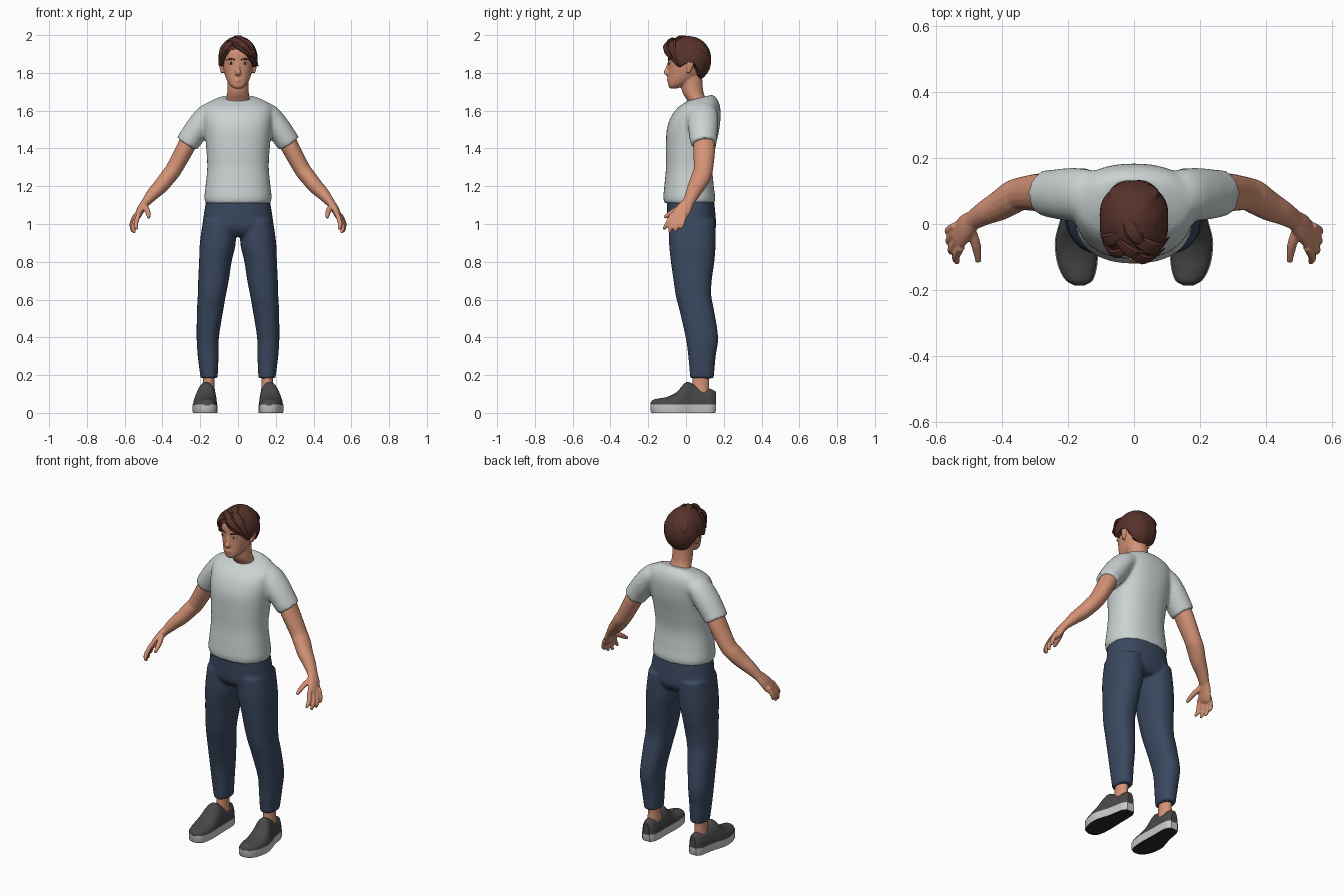
import bpy, bmesh, math
from mathutils import Vector

X, Y = Vector((1, 0, 0)), Vector((0, 1, 0))

def material(name, rgb):
    m = bpy.data.materials.new(name)
    m.diffuse_color = (*rgb, 1)
    return m

SKIN = material("skin", (0.66, 0.29, 0.18))
SHIRT = material("pale_grey_cotton", (0.60, 0.65, 0.65))
DENIM = material("navy_denim", (0.042, 0.065, 0.115))
HAIR = material("auburn_hair", (0.095, 0.032, 0.024))
SHOE = material("charcoal_canvas", (0.065, 0.065, 0.065))
SOLE = material("light_rubber", (0.58, 0.59, 0.58))
TREAD = material("black_rubber", (0.02, 0.02, 0.022))
WHITE = material("eye_white", (0.7, 0.66, 0.62))
IRIS = material("dark_iris", (0.03, 0.018, 0.012))

def spline(rows, k=5):
    """Catmull-Rom through rows of numbers."""
    out = []
    for i in range(len(rows) - 1):
        a, b, c, d = (rows[min(max(j, 0), len(rows) - 1)] for j in (i - 1, i, i + 1, i + 2))
        for s in range(k):
            t = s / k
            out.append([0.5 * (2*q + (r - p)*t + (2*p - 5*q + 4*r - u)*t*t + (3*q - p - 3*r + u)*t**3)
                        for p, q, r, u in zip(a, b, c, d)])
    return out + [list(rows[-1])]

def spow(v, e):
    return math.copysign(abs(v) ** e, v)

def stack(rows, n=32, p=2.3):
    """Horizontal rings from rows (z, centre x, half width, y front, y back, tilt)."""
    rings = []
    for z, cx, rx, y0, y1, tilt in spline(rows):
        cy, ry = (y0 + y1) / 2, (y1 - y0) / 2
        ring = []
        for i in range(n):
            a = math.tau * i / n
            y = ry * spow(math.sin(a), 2 / p)
            ring.append(Vector((cx + rx * spow(math.cos(a), 2 / p), cy + y, z + tilt * y)))
        rings.append(ring)
    return rings

def tube(rows, ref=Y, n=16, k=5):
    """Rings across a path of rows (x, y, z, radius along ref, other radius)."""
    rows = spline(rows, k)
    pts = [Vector(r[:3]) for r in rows]
    rings = []
    for i, r in enumerate(rows):
        t = (pts[min(i + 1, len(pts) - 1)] - pts[max(i - 1, 0)]).normalized()
        u = (ref - t * ref.dot(t)).normalized()
        v = t.cross(u)
        rings.append([pts[i] + u * r[3] * math.cos(math.tau * j / n) + v * r[4] * math.sin(math.tau * j / n)
                      for j in range(n)])
    return rings

def flip(parts):
    return [[[Vector((-v.x, v.y, v.z)) for v in ring] for ring in part] for part in parts]

def build(name, parts, mat, voxel=0, smooth=3, angle=40):
    """Skin every ring list into a closed body; voxel blends the bodies together."""
    bm = bmesh.new()
    for rings in parts:
        vs = [[bm.verts.new(v) for v in ring] for ring in rings]
        n = len(vs[0])
        for a, b in zip(vs, vs[1:]):
            for i in range(n):
                bm.faces.new((a[i], a[(i + 1) % n], b[(i + 1) % n], b[i]))
        bm.faces.new(vs[0][::-1])
        bm.faces.new(vs[-1])
    bmesh.ops.recalc_face_normals(bm, faces=bm.faces)
    me = bpy.data.meshes.new(name)
    bm.to_mesh(me)
    bm.free()
    ob = bpy.data.objects.new(name, me)
    bpy.context.collection.objects.link(ob)
    me.materials.append(mat)
    if voxel:
        m = ob.modifiers.new("blend", 'REMESH')
        m.mode, m.voxel_size, m.use_smooth_shade = 'VOXEL', voxel, True
        m = ob.modifiers.new("relax", 'SMOOTH')
        m.factor, m.iterations = 0.5, smooth
    else:
        bpy.ops.object.select_all(action='DESELECT')
        ob.select_set(True)
        bpy.context.view_layer.objects.active = ob
        bpy.ops.object.shade_smooth_by_angle(angle=math.radians(angle))
    return ob

# T-shirt: body with raised collar, blended with both sleeves
body = stack([(1.11, 0, .172, -.115, .15, 0), (1.14, 0, .178, -.12, .155, 0), (1.2, 0, .172, -.115, .147, 0),
              (1.3, 0, .163, -.106, .14, 0), (1.4, 0, .168, -.106, .155, 0), (1.5, 0, .178, -.102, .176, 0),
              (1.57, 0, .185, -.078, .183, 0), (1.62, 0, .18, -.042, .18, .02), (1.65, 0, .145, -.01, .165, .12),
              (1.668, 0, .095, .005, .14, .25)], n=48)
sleeve = [tube([(.08, .09, 1.605, .065, .05), (.15, .09, 1.583, .078, .06), (.2, .09, 1.525, .08, .066),
                (.25, .092, 1.455, .073, .064), (.27, .095, 1.425, .07, .062)], n=24)]
build("tshirt", [body] + sleeve + flip(sleeve), SHIRT, 0.01, 4)

# Trousers: hips blended with both legs
hips = stack([(1.13, 0, .168, -.102, .148, 0), (1.05, 0, .181, -.1, .156, 0), (.98, 0, .186, -.094, .158, 0),
              (.935, 0, .15, -.06, .13, 0)])
leg = [stack([(1.02, .1, .085, -.09, .155, 0), (.9, .107, .095, -.09, .157, 0), (.8, .12, .086, -.08, .15, 0),
              (.7, .13, .081, -.066, .136, 0), (.62, .139, .074, -.054, .134, 0), (.55, .147, .07, -.036, .147, 0),
              (.4, .16, .059, -.002, .17, 0), (.3, .158, .055, .012, .157, 0), (.183, .153, .045, .022, .147, 0)])]
build("trousers", [hips] + leg + flip(leg), DENIM, 0.009, 3)

# Arms with palms, fingers and thumbs
arm = [tube([(.25, .095, 1.46, .055, .05), (.285, .096, 1.39, .058, .047), (.34, .092, 1.29, .051, .044),
             (.37, .08, 1.25, .052, .043), (.41, .055, 1.2, .046, .04), (.45, .035, 1.16, .038, .034),
             (.492, .01, 1.11, .03, .023)]),
       tube([(.485, .014, 1.12, .03, .022), (.51, -.008, 1.085, .04, .021), (.53, -.034, 1.045, .044, .018),
             (.54, -.044, 1.028, .036, .013)])]
FINGERS = [("index", (.525, -.07, 1.055), (.541, -.1, 1.0), (.535, -.118, .972)),
           ("middle", (.535, -.05, 1.04), (.554, -.078, .985), (.548, -.088, .953)),
           ("ring", (.542, -.028, 1.04), (.561, -.05, .985), (.556, -.058, .957)),
           ("little", (.542, -.006, 1.05), (.563, -.02, 1.0), (.56, -.027, .975)),
           ("thumb", (.497, -.01, 1.1), (.479, -.065, 1.068), (.472, -.115, 1.035))]
for finger, a, b, c in FINGERS:
    r = .015 if finger == "thumb" else .0125
    arm.append(tube([(*a, r, r), (*b, r, r), (*c, r * .6, r * .6)], n=10))
build("left_arm", arm, SKIN, 0.005, 2)
build("right_arm", flip(arm), SKIN, 0.005, 2)

# Head: skull, neck, nose, lips and ears
skull = stack([(1.718, 0, .02, -.085, -.045, 0), (1.73, 0, .038, -.093, -.015, 0), (1.755, 0, .056, -.095, .03, 0),
               (1.79, 0, .07, -.094, .075, 0), (1.83, 0, .08, -.094, .095, 0), (1.87, 0, .085, -.096, .108, 0),
               (1.91, 0, .083, -.094, .11, 0), (1.945, 0, .068, -.076, .092, 0), (1.965, 0, .045, -.05, .065, 0)], p=2.2)
neck = stack([(1.6, 0, .075, .02, .13, 0), (1.65, 0, .064, .008, .113, 0), (1.7, 0, .057, -.02, .092, 0),
              (1.79, 0, .056, -.035, .085, 0)], p=2)
nose = tube([(0, -.088, 1.855, .008, .009), (0, -.1, 1.82, .01, .01), (0, -.106, 1.803, .017, .012),
             (0, -.096, 1.79, .012, .008)], ref=X)
lips = [tube([(-.028, -.085, 1.764, .003, .004), (0, -.094, dz, .007, .005), (.028, -.085, 1.764, .003, .004)])
        for dz in (1.769, 1.757)]
ear = [tube([(.08, .015, 1.87, .014, .008), (.092, .024, 1.85, .02, .009), (.084, .012, 1.8, .01, .007)])]
build("head", [skull, neck, nose] + lips + ear + flip(ear), SKIN, 0.0055, 2)

# Eyes and eyebrows
def eye_part(name, rx, ry, rz, y, mat):
    part = [tube([(.037 + rx * math.sin(h), y, 1.851, ry * math.cos(h), rz * math.cos(h))
                  for h in (-1.5, -1, -.5, 0, .5, 1, 1.5)], k=2)]
    build(name, part + flip(part), mat)

eye_part("eyes", .016, .006, .0065, -.087, WHITE)
eye_part("irises", .006, .004, .006, -.0905, IRIS)
brow = [tube([(.016, -.094, 1.869, .003, .003), (.04, -.088, 1.874, .003, .005), (.063, -.07, 1.868, .002, .002)])]
build("eyebrows", brow + flip(brow), HAIR)

# Hair cap: ridged dome whose lower edge follows a hairline given by angle
LINE = [(0, 1.855), (15, 1.85), (35, 1.79), (60, 1.772), (90, 1.765), (120, 1.772), (145, 1.79), (165, 1.85),
        (185, 1.85), (205, 1.835), (225, 1.88), (245, 1.92), (270, 1.925), (290, 1.905), (310, 1.87), (335, 1.83),
        (360, 1.855)]

def hairline(deg):
    for (a, za), (b, zb) in zip(LINE, LINE[1:]):
        if a <= deg <= b:
            return za + (zb - za) * (deg - a) / (b - a)

cap = []
for s in range(16):
    ring = []
    for i in range(72):
        deg, a = i * 5, math.radians(i * 5)
        low = math.asin((hairline(deg) - 1.87) / .125)
        phi = 1.54 + (low - 1.54) * min(s, 14) / 14
        r = math.cos(phi) * (.99 + .035 * abs(math.sin(4 * a + 1.5 * phi)))
        r *= .8 if s == 15 else 1
        ring.append(Vector((.104 * r * spow(math.cos(a), .93), .012 + .121 * r * spow(math.sin(a), .93),
                            1.87 + .125 * math.sin(phi))))
    cap.append(ring)

# Swept locks as (root, middle, tip, width)
LOCKS = [((-.035, -.06, 1.965), (.03, -.108, 1.945), (.092, -.075, 1.875), .022),
         ((-.03, -.07, 1.955), (.025, -.106, 1.925), (.075, -.088, 1.88), .018),
         ((-.02, -.03, 1.98), (.06, -.075, 1.95), (.106, -.04, 1.835), .026),
         ((-.03, .0, 1.985), (.07, -.02, 1.945), (.1, -.015, 1.85), .028),
         ((-.02, -.075, 1.965), (-.06, -.09, 1.935), (-.095, -.055, 1.87), .018),
         ((-.03, -.03, 1.975), (-.08, -.05, 1.93), (-.1, -.03, 1.84), .024),
         ((-.05, -.05, 1.975), (.0, -.09, 1.967), (.06, -.085, 1.925), .022),
         ((-.03, .03, 1.98), (.0, -.03, 1.989), (.035, -.07, 1.965), .024),
         ((.02, .04, 1.98), (.05, .105, 1.92), (.03, .118, 1.83), .03),
         ((-.03, .04, 1.98), (-.05, .105, 1.92), (-.02, .118, 1.83), .03)]
locks = []
for root, mid, tip, w in LOCKS:
    span = Vector(tip) - Vector(root)
    side = span.cross(Vector(mid) - Vector((0, .01, 1.87))).normalized()
    locks.append(tube([(*root, w * .5, .006), (*mid, w, .01), (*tip, .003, .002)], ref=side, n=8, k=6))
build("hair", [cap] + locks, HAIR, angle=30)

# Shoes: cross-sections along y as (y, centre x, half width, height)
LAST = spline([(-.187, .165, .014, .015), (-.172, .166, .04, .03), (-.14, .17, .056, .037), (-.1, .173, .064, .045),
               (-.05, .174, .066, .07), (0, .169, .059, .122), (.04, .163, .052, .112), (.09, .158, .047, .092),
               (.135, .156, .04, .085), (.158, .156, .022, .072)])
upper = [[[Vector((cx + w * .96 * math.cos(math.tau * i / 24), y,
                   .04 + h * max(0, math.sin(math.tau * i / 24)) ** .85)) for i in range(24)]
          for y, cx, w, h in LAST]]
outline = [(cx + w, y) for y, cx, w, h in LAST] + [(cx - w, y) for y, cx, w, h in reversed(LAST)]
sole = [[[Vector((.165 + (x - .165) * s, y * s, z)) for x, y in outline] for z, s in ((0, .97), (.008, 1), (.045, 1))]]
ankle = [stack([(.1, .156, .034, .03, .125, 0), (.16, .155, .031, .034, .122, 0), (.21, .154, .032, .036, .125, 0)], p=2)]
for side, turn in (("left", list), ("right", flip)):
    build(side + "_shoe", turn(upper), SHOE)
    build(side + "_ankle", turn(ankle), SKIN)
    ob = build(side + "_sole", turn(sole), SOLE)
    ob.data.materials.append(TREAD)
    for f in ob.data.polygons:
        f.material_index = 1 if f.normal.z < -.9 else 0
